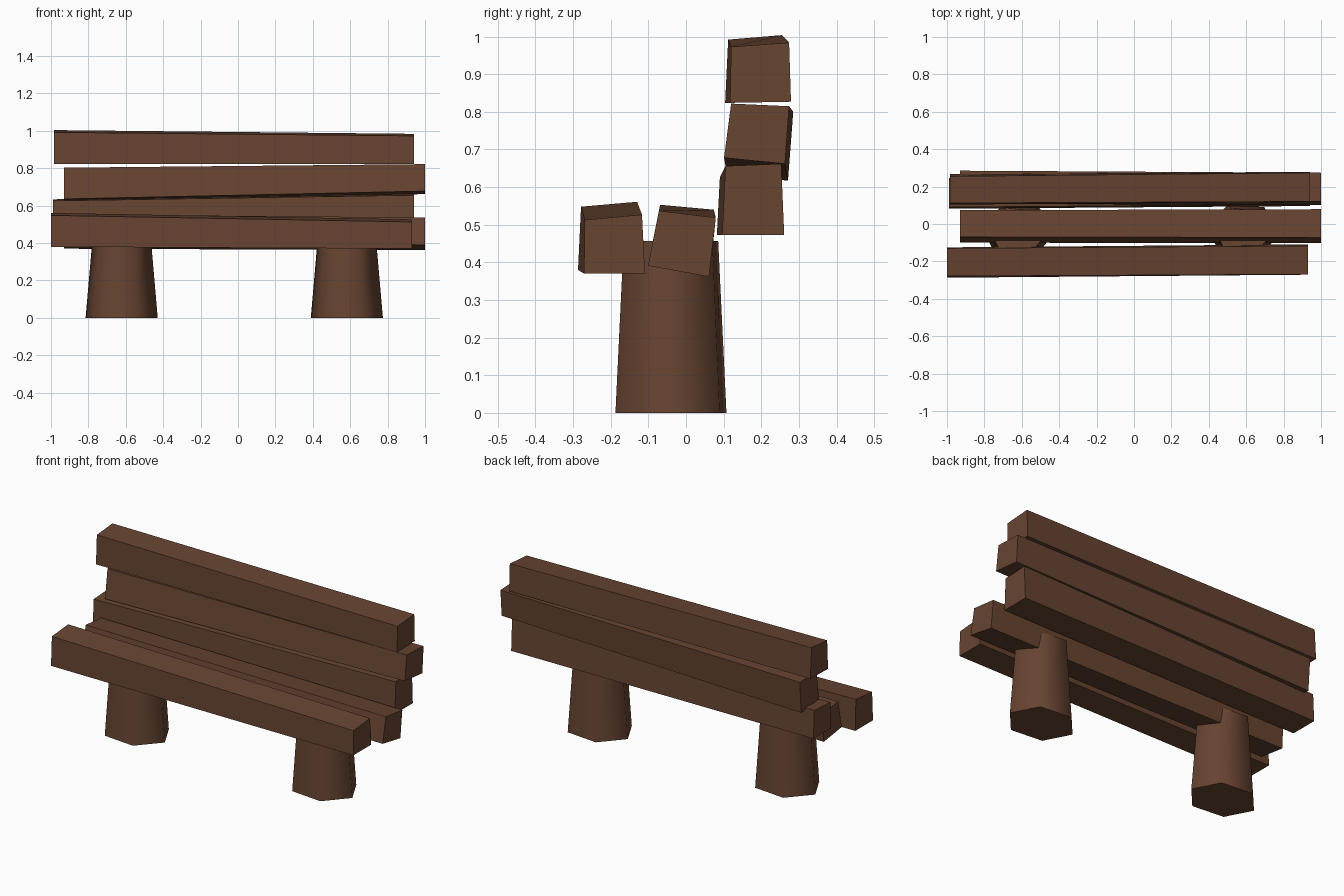
import bpy, bmesh, math

if "Cube" in bpy.data.objects:
    bpy.data.objects.remove(bpy.data.objects["Cube"])

wood = bpy.data.materials.new("brown wood")
wood.diffuse_color = (0.135, 0.058, 0.031, 1)
wood.use_nodes = True
wood.node_tree.nodes["Principled BSDF"].inputs["Base Color"].default_value = wood.diffuse_color


def loft(name, bottom, top):
    """Closed solid between two matching rings of points."""
    bm = bmesh.new()
    a = [bm.verts.new(p) for p in bottom]
    b = [bm.verts.new(p) for p in top]
    n = len(a)
    bm.faces.new(a)
    bm.faces.new(b)
    for i in range(n):
        j = (i + 1) % n
        bm.faces.new((a[i], a[j], b[j], b[i]))
    bmesh.ops.recalc_face_normals(bm, faces=bm.faces)
    mesh = bpy.data.meshes.new(name)
    bm.to_mesh(mesh)
    bm.free()
    mesh.materials.append(wood)
    obj = bpy.data.objects.new(name, mesh)
    bpy.context.collection.objects.link(obj)
    return obj


def beam(name, x0, left, x1, right):
    """Crooked beam; ends are (y, z) corners: bottom front, bottom back, top back, top front."""
    loft(name, [(x0, y, z) for y, z in left], [(x1, y, z) for y, z in right])


# Seat beams
beam("front_seat_beam",
     -1.0, [(-.287, .380), (-.125, .380), (-.130, .561), (-.279, .548)],
     0.93, [(-.271, .370), (-.109, .370), (-.117, .527), (-.269, .513)])
beam("back_seat_beam",
     -0.93, [(-.100, .393), (.064, .370), (.074, .540), (-.069, .553)],
     1.0, [(-.101, .391), (.061, .362), (.079, .519), (-.072, .537)])

# Backrest beams
beam("lower_backrest_beam",
     -0.99, [(.082, .473), (.245, .473), (.237, .634), (.090, .626)],
     0.94, [(.096, .473), (.261, .473), (.253, .662), (.105, .656)])
beam("middle_backrest_beam",
     -0.93, [(.109, .636), (.271, .617), (.285, .800), (.131, .803)],
     1.0, [(.101, .678), (.263, .662), (.274, .815), (.120, .822)])
beam("upper_backrest_beam",
     -0.985, [(.104, .824), (.266, .827), (.255, 1.004), (.112, .992)],
     0.94, [(.117, .824), (.279, .827), (.274, .984), (.120, .973)])


# Tapered six-sided stump legs
def ring(cx, rx, ry, z):
    angles = [math.radians(60 * i - 6.4) for i in range(6)]
    return [(cx + rx * math.cos(t), -.04 + ry * math.sin(t), z) for t in angles]


for name, cx in (("left_leg", -.622), ("right_leg", .582)):
    leg = loft(name, ring(cx, .194, .161, 0), ring(cx, .154, .137, .457))
    bpy.ops.object.select_all(action='DESELECT')
    leg.select_set(True)
    bpy.context.view_layer.objects.active = leg
    bpy.ops.object.shade_smooth_by_angle(angle=math.radians(75))
